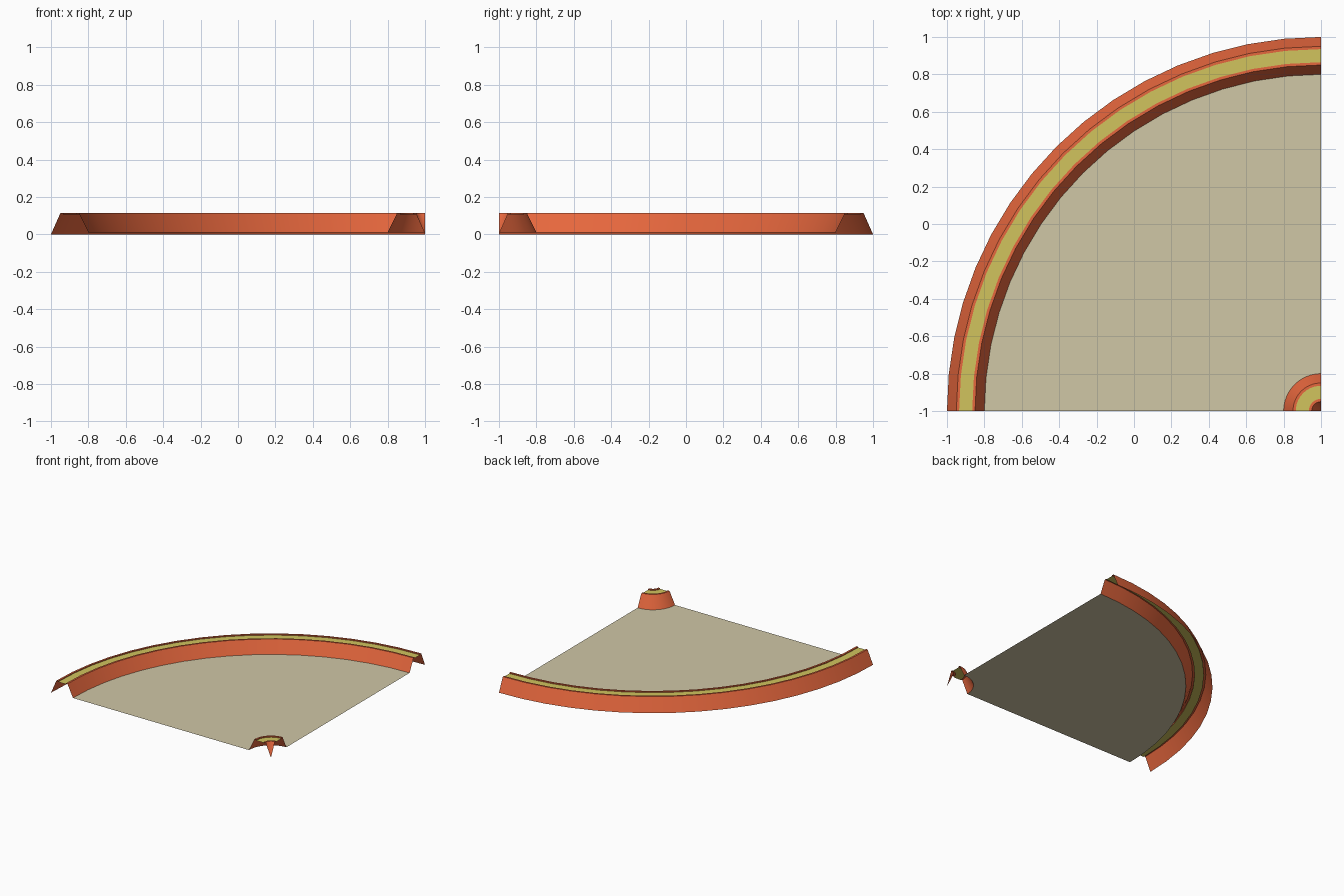
import bpy, bmesh, math

if "Cube" in bpy.data.objects:
    bpy.data.objects.remove(bpy.data.objects["Cube"])

SEGS = 16                 # facets in the quarter turn
CX, CY = 1.0, -1.0        # turning centre
TOP, GROOVE, FLOOR = 0.113, 0.106, 0.01


def material(name, col):
    m = bpy.data.materials.new(name)
    m.diffuse_color = (*col, 1)
    m.use_nodes = True
    m.node_tree.nodes["Principled BSDF"].inputs["Base Color"].default_value = m.diffuse_color
    return m


orange = material("orange red", (0.79, 0.135, 0.047))
yellow = material("dull yellow", (0.64, 0.55, 0.11))
tan = material("sandy tan", (0.63, 0.57, 0.38))


def sweep(name, profile, mats, colour_of=lambda i: 0):
    """Sweep an (r, z) profile, listed inside to outside, through the quarter turn."""
    bm = bmesh.new()
    rows = []
    for j in range(SEGS + 1):
        a = math.pi / 2 * (1 + j / SEGS)
        rows.append([bm.verts.new((CX + r * math.cos(a), CY + r * math.sin(a), z))
                     for r, z in profile])
    for p, q in zip(rows, rows[1:]):
        for i in range(len(profile) - 1):
            f = bm.faces.new((p[i], p[i + 1], q[i + 1], q[i]))
            f.material_index = colour_of(i)
    bmesh.ops.remove_doubles(bm, verts=bm.verts, dist=1e-5)
    me = bpy.data.meshes.new(name)
    bm.to_mesh(me)
    bm.free()
    for m in mats:
        me.materials.append(m)
    ob = bpy.data.objects.new(name, me)
    bpy.context.collection.objects.link(ob)
    bpy.ops.object.select_all(action='DESELECT')
    ob.select_set(True)
    bpy.context.view_layer.objects.active = ob
    bpy.ops.object.shade_smooth_by_angle(angle=math.radians(30))
    return ob


def rail(name, r0, z_in, z_out):
    """Open-ended hollow rail, 0.2 wide, with a shallow yellow channel on top."""
    prof = [(0, z_in), (0.05, TOP), (0.065, TOP), (0.065, GROOVE),
            (0.135, GROOVE), (0.135, TOP), (0.15, TOP), (0.2, z_out)]
    sweep(name, [(r0 + r, z) for r, z in prof], [orange, yellow],
          lambda i: 1 if i == 3 else 0)


# Rails at the outside and inside of the curve
rail("outer_rail", 1.8, FLOOR, 0.0)
rail("inner_rail", 0.0, 0.0, FLOOR)

# Flat track bed between the rails
sweep("track_bed", [(0.2, FLOOR), (1.8, FLOOR)], [tan])
